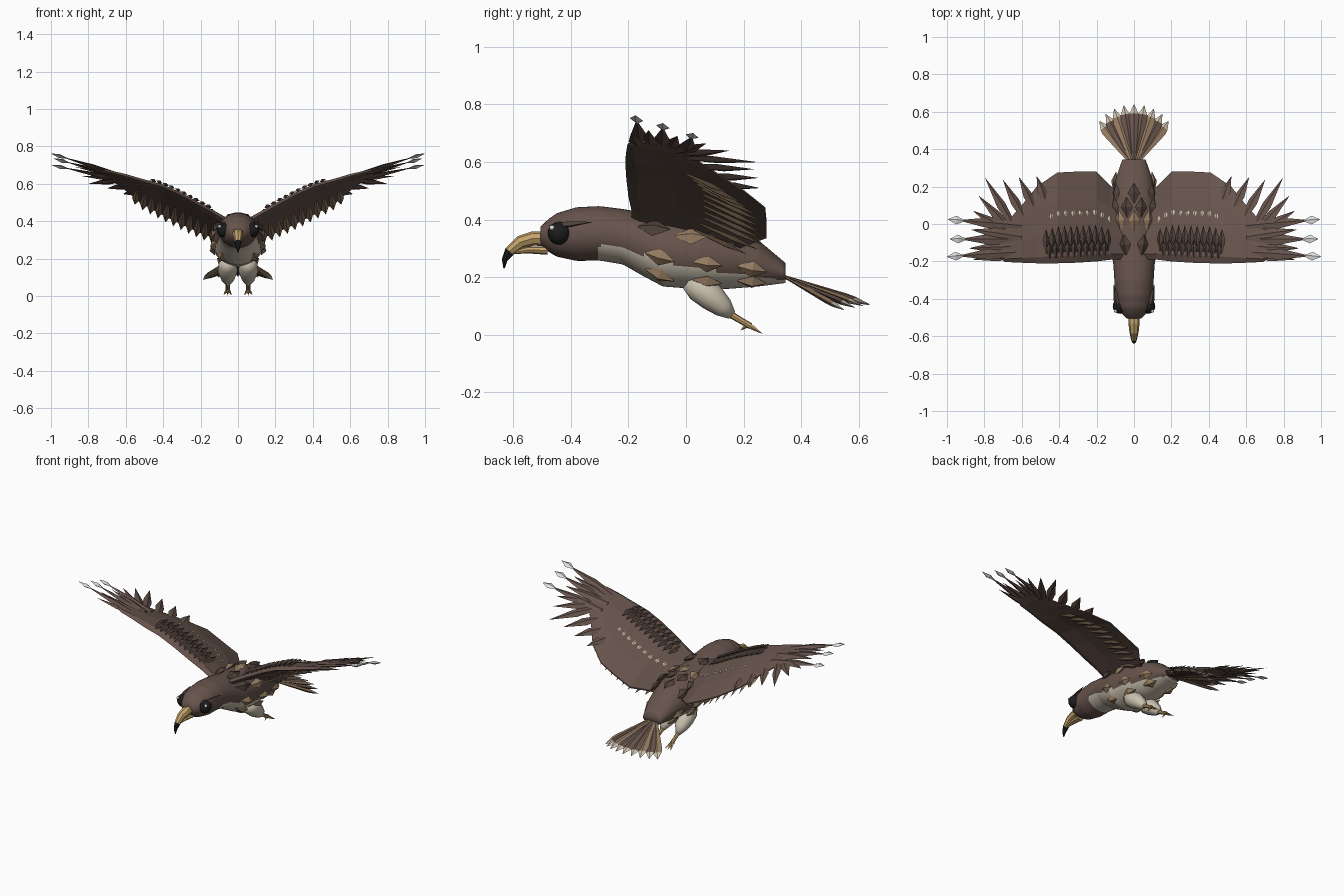
import bpy, bmesh, math
from mathutils import Vector as V

if "Cube" in bpy.data.objects:
    bpy.data.objects.remove(bpy.data.objects["Cube"])

COL = {"brown": (.135, .088, .072), "dark_brown": (.08, .053, .043), "tan": (.30, .20, .12),
       "cream": (.60, .54, .43), "gold": (.56, .37, .15), "black": (.012, .012, .013),
       "white": (.75, .75, .76)}
MAT = {}
for n, c in COL.items():
    MAT[n] = bpy.data.materials.new(n)
    MAT[n].diffuse_color = (*c, 1)


def finish(bm, name, mats, mirror=False, smooth=False):
    bmesh.ops.recalc_face_normals(bm, faces=bm.faces)
    me = bpy.data.meshes.new(name)
    bm.to_mesh(me)
    bm.free()
    ob = bpy.data.objects.new(name, me)
    bpy.context.collection.objects.link(ob)
    for m in mats:
        me.materials.append(MAT[m])
    if smooth:
        me.shade_smooth()
    if mirror:
        ob.modifiers.new("mirror", 'MIRROR').use_mirror_merge = False
    return ob


def skin(bm, rings):
    """Join rings of points into a closed skin."""
    vs = [[bm.verts.new(p) for p in r] for r in rings]
    n = len(vs[0])
    for a, b in zip(vs, vs[1:]):
        for i in range(n):
            bm.faces.new((a[i], a[(i + 1) % n], b[(i + 1) % n], b[i]))
    bm.faces.new(vs[0])
    bm.faces.new(vs[-1])


def tube(bm, path, sides=8, x=0, upright=False):
    """Tube along (y, z, half width, half height) points in a side-on plane."""
    rings = []
    for i, (y, z, rx, rh) in enumerate(path):
        a, b = path[max(i - 1, 0)], path[min(i + 1, len(path) - 1)]
        t = V((0, 1, 0)) if upright else V((0, b[0] - a[0], b[1] - a[1])).normalized()
        up = t.cross(V((1, 0, 0)))
        ang = [2 * math.pi * k / sides for k in range(sides)]
        rings.append([V((x, y, z)) + V((rx * math.cos(q), 0, 0)) + up * rh * math.sin(q) for q in ang])
    skin(bm, rings)


def leaf(bm, base, tip, up, width, thick, wide=.6, root=.2, mi=0, cut=None, tip_mi=0):
    """Pointed feather with a ridge; beyond 'cut' it takes the tip colour."""
    base, tip = V(base), V(tip)
    d = tip - base
    side = d.cross(V(up)).normalized()
    nor = side.cross(d).normalized()
    secs = [(0, root), (wide, 1)] + ([(cut, .85)] if cut else []) + [(1, .03)]
    start = len(bm.faces)
    skin(bm, [[base + d * t + side * width / 2 * w, base + d * t + nor * thick / 2 * w,
               base + d * t - side * width / 2 * w, base + d * t - nor * thick / 2 * w]
              and [base + d * t + v * w for v in (side * width / 2, nor * thick / 2,
                                                  -side * width / 2, -nor * thick / 2)] for t, w in secs])
    bm.faces.ensure_lookup_table()
    for f in bm.faces[start:]:
        along = (f.calc_center_median() - base).dot(d) / d.length_squared
        f.material_index = tip_mi if cut and along > cut else mi


def interp(table, u):
    for a, b in zip(table, table[1:]):
        if u <= b[0]:
            k = max(0, (u - a[0]) / (b[0] - a[0]))
            return [p + (q - p) * k for p, q in zip(a, b)]
    return list(table[-1])


# Body: y, top, bottom, half width
BODY = [(-.505, .375, .315, .04), (-.48, .40, .29, .065), (-.45, .422, .272, .085),
        (-.38, .443, .257, .10), (-.30, .447, .258, .105), (-.22, .437, .245, .11),
        (-.15, .425, .205, .12), (-.08, .415, .168, .132), (.05, .40, .158, .135),
        (.15, .375, .16, .12), (.25, .33, .168, .095), (.345, .25, .18, .062)]
BELLY = [(-.305, .31), (-.26, .31), (0, .237), (.35, .188)]


def body_at(y, deg, lift=0):
    _, t, b, rx = interp(BODY, y)
    q = math.radians(deg)
    return V(((rx + lift) * math.sin(q), y, (t + b) / 2 + ((t - b) / 2 + lift) * math.cos(q)))


bm = bmesh.new()
rows = []
for i in range(86):
    y, t, b, rx = interp(BODY, -.505 + .01 * i)
    rows.append((y, (t + b) / 2, rx, (t - b) / 2))
tube(bm, rows, 48, upright=True)
for f in bm.faces:
    c = f.calc_center_median()
    f.material_index = int(c.y > -.305 and c.z < interp(BELLY, c.y)[1])
finish(bm, "body", ["brown", "cream"], smooth=True)

# Beak with dark hooked tip
bm = bmesh.new()
tube(bm, [(-.48, .333, .03, .026), (-.53, .335, .03, .025), (-.575, .322, .025, .023),
          (-.613, .29, .017, .018), (-.63, .26, .011, .01), (-.632, .23, .002, .002)])
for f in bm.faces:
    f.material_index = int(f.calc_center_median().z < .285)
finish(bm, "upper_beak", ["gold", "black"])
bm = bmesh.new()
tube(bm, [(-.48, .293, .024, .015), (-.55, .295, .018, .012), (-.602, .285, .006, .005)])
finish(bm, "lower_beak", ["gold"])


# Eyes, glints and brows
def ball(name, loc, r, mat):
    bm = bmesh.new()
    bmesh.ops.create_uvsphere(bm, u_segments=16, v_segments=10, radius=r)
    bmesh.ops.translate(bm, verts=bm.verts, vec=loc)
    finish(bm, name, [mat], True, True)


ball("eyes", (.074, -.44, .353), .04, "black")
ball("eye_glints", (.098, -.465, .372), .009, "white")
bm = bmesh.new()
leaf(bm, (.08, -.475, .378), (.108, -.325, .392), (.4, 0, 1), .035, .022, .45)
finish(bm, "brows", ["dark_brown"], True)

# Wing: x, leading y, trailing y, leading z, trailing z, thickness
WING = [(.05, -.19, .16, .395, .29, .04), (.12, -.19, .20, .435, .31, .04),
        (.20, -.20, .28, .48, .34, .04), (.31, -.207, .28, .54, .39, .038),
        (.41, -.21, .275, .585, .44, .036), (.52, -.21, .20, .615, .50, .032),
        (.60, -.207, .10, .64, .565, .028), (.69, -.203, .0, .663, .63, .022),
        (.74, -.17, -.07, .675, .66, .012)]
SECTION = [(0, 0), (.08, .5), (.35, .5), (.7, .4), (1, .1), (1, -.1), (.7, -.3), (.35, -.4), (.08, -.45)]


def wing_at(x, t, h=0, lift=0):
    _, yl, yt, zl, zt, th = interp(WING, x)
    return V((x, yl + (yt - yl) * t, zl + (zt - zl) * t ** 1.5 + th * h + lift))


bm = bmesh.new()
skin(bm, [[wing_at(s[0], t, h) for t, h in SECTION] for s in WING])
finish(bm, "wings", ["brown"], True)

UP = (-.45, .25, 1)
# Long white-tipped flight feathers at the wing end
bm = bmesh.new()
for y, z, x in ((-.175, .762, 1), (-.08, .735, .985), (.025, .70, .995)):
    root = V((.60, -.15 + (y + .175) * .7, .64 + (z - .762) * .4))
    tip = V((x, y, z))
    leaf(bm, root, root.lerp(tip, .86), UP, .062, .022, .5, .5)
    leaf(bm, root.lerp(tip, .77), tip, UP, .048, .022, .5, .1, mi=1)
for y, z, x in ((-.19, .70, .86), (-.13, .71, .88), (-.03, .69, .87)):
    leaf(bm, (.6, -.15 + (y + .19) * .5, .635), (x, y, z), UP, .06, .02, .5, .5)
finish(bm, "wingtip_feathers", ["brown", "white"], True)

# Spiked feathers along the outer trailing edge
bm = bmesh.new()
for x, y, z, bx in ((.52, .255, .51, .47), (.615, .25, .545, .53), (.70, .235, .575, .585),
                    (.795, .245, .60, .64), (.83, .15, .64, .66), (.86, .07, .665, .67)):
    leaf(bm, wing_at(bx, .72), (x, y, z), UP, .055, .02, .45, .6)
finish(bm, "trailing_spikes", ["brown"], True)

# Overlapping covert feathers and pale spots on the upper wing
bm = bmesh.new()
for i in range(11):
    x = .14 + .033 * i
    leaf(bm, wing_at(x, .12, .5), wing_at(x, .41, .5, .022), UP, .04, .018, .55, .3)
    if i < 10:
        leaf(bm, wing_at(x + .016, .06, .5), wing_at(x + .016, .25, .5, .026), UP, .036, .018, .6, .3)
finish(bm, "wing_coverts", ["dark_brown"], True)
bm = bmesh.new()
for i in range(9):
    x = .13 + .039 * i
    p = wing_at(x, .55, .45, .004)
    leaf(bm, p - V((0, .018, -.006)), p + V((0, .018, -.004)), UP, .024, .009, .5, .2)
finish(bm, "wing_spots", ["cream"], True)

# Tan feathers under the inner trailing edge
bm = bmesh.new()
for i in range(11):
    x = .13 + .041 * i
    leaf(bm, wing_at(x, .55, -.4, -.008), wing_at(x + .012, .97, -.2, -.035), UP, .042, .016, .6, .4)
finish(bm, "underwing_feathers", ["tan"], True)

# Scale feathers on back and flanks
bm = bmesh.new()
for y, degs, mi in ((-.11, (-58, -20, 20, 58), 0), (.02, (-62, -32, 0, 32, 62), 1),
                    (.09, (-48, -16, 16, 48), 0), (.165, (-50, 0, 50), 0)):
    for d in degs:
        q = math.radians(d)
        leaf(bm, body_at(y - .055, d), body_at(y + .055, d, .022), (math.sin(q), 0, math.cos(q)),
             .068, .035, .5, .15, mi)
for y in (-.09, .075, .23):
    for d in (104, 138, -104, -138):
        q = math.radians(d)
        leaf(bm, body_at(y - .05, d), body_at(y + .05, d, .014), (math.sin(q), 0, math.cos(q)),
             .06, .04, .5, .15, 1)
finish(bm, "body_scales", ["dark_brown", "tan"])

# Fanned tail with cream tips
bm = bmesh.new()
for i in range(-4, 5):
    a = math.radians(i * 9.8)
    r = .30 - .0018 * i * i
    tip = (r * math.sin(a) * 1.08, .34 + r * math.cos(a), .105 - .0012 * i * i)
    leaf(bm, (i * .004, .325, .21 - .004 * (i % 2)), tip, (0, .35, 1), .058, .022, .74, .25,
         int(i % 2 == 0 and i != 0), .84, 2)
finish(bm, "tail_feathers", ["brown", "tan", "cream"])

# Thighs, shanks and toes
bm = bmesh.new()
tube(bm, [(.01, .19, .03, .035), (.045, .165, .05, .05), (.09, .13, .052, .048),
          (.13, .095, .037, .036), (.16, .068, .016, .016)], 12, .055)
finish(bm, "thighs", ["cream"], True, True)
bm = bmesh.new()
tube(bm, [(.14, .08, .013, .013), (.19, .05, .011, .011), (.225, .03, .012, .011)], 8, .055)
for dx in (-.022, 0, .022):
    leaf(bm, (.055, .21, .038), (.055 + dx, .265, .004), (0, .5, 1), .016, .016, .4, .7)
leaf(bm, (.055, .215, .036), (.055, .19, .016), (0, .5, 1), .014, .014, .4, .7)
finish(bm, "legs", ["gold"], True)

for m in bpy.data.materials:
    if m.users and not m.is_grease_pencil:
        m.use_nodes = True
        m.node_tree.nodes["Principled BSDF"].inputs["Base Color"].default_value = m.diffuse_color
